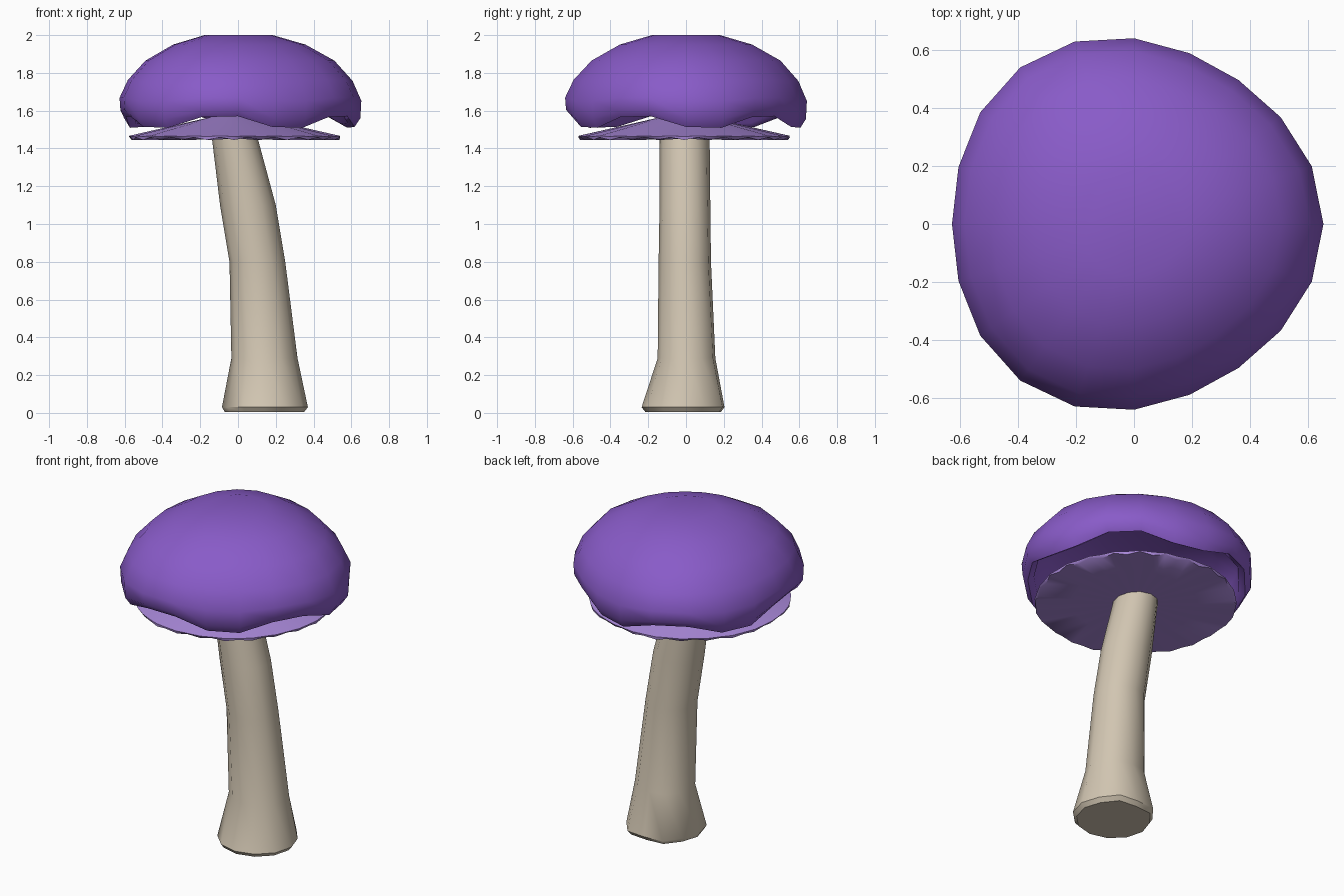
import bpy, bmesh
from math import cos, sin, pi, radians

cube = bpy.data.objects.get("Cube")
if cube:
    bpy.data.objects.remove(cube, do_unlink=True)


def material(name, rgb):
    mat = bpy.data.materials.new(name)
    mat.use_nodes = True
    colour = (*rgb, 1)
    mat.diffuse_color = colour
    bsdf = mat.node_tree.nodes["Principled BSDF"]
    bsdf.inputs["Base Color"].default_value = colour
    bsdf.inputs["Roughness"].default_value = 0.8
    return mat


def loft(name, rings, mat, sharp=40):
    """Skin a stack of equal rings (top to bottom) and close both ends."""
    bm = bmesh.new()
    loops = [[bm.verts.new(p) for p in ring] for ring in rings]
    n = len(loops[0])
    for a, b in zip(loops, loops[1:]):
        for i in range(n):
            j = (i + 1) % n
            bm.faces.new((a[i], b[i], b[j], a[j]))
    bm.faces.new(loops[0])
    bm.faces.new(loops[-1][::-1])
    bmesh.ops.recalc_face_normals(bm, faces=bm.faces)
    mesh = bpy.data.meshes.new(name)
    bm.to_mesh(mesh)
    bm.free()
    mesh.materials.append(mat)
    obj = bpy.data.objects.new(name, mesh)
    bpy.context.collection.objects.link(obj)
    bpy.ops.object.select_all(action="DESELECT")
    obj.select_set(True)
    bpy.context.view_layer.objects.active = obj
    bpy.ops.object.shade_smooth_by_angle(angle=radians(sharp))
    return obj


def angles(n):
    return [2 * pi * i / n for i in range(n)]


purple = material("cap purple", (0.25, 0.105, 0.58))
lilac = material("gill lilac", (0.40, 0.25, 0.70))
cream = material("stem cream", (0.65, 0.57, 0.45))

# Cap: domed shell with a five-lobed wavy rim; (radius, height, wave amount)
cap_profile = [
    (0.18, 2.0, 0), (0.35, 1.95, 0), (0.50, 1.865, 0), (0.595, 1.76, 0.1),
    (0.64, 1.66, 0.3), (0.635, 1.58, 0.8), (0.605, 1.54, 1),
    (0.57, 1.56, 1), (0.56, 1.66, 0.3), (0.42, 1.77, 0), (0.18, 1.83, 0),
]


def cap_ring(radius, height, wave):
    ring = []
    for a in angles(20):
        r = radius * (1 + 0.035 * cos(3 * a) - 0.015 * cos(a))
        z = height - 0.04 * wave * cos(5 * (a - radians(10)))
        ring.append((r * cos(a), r * sin(a), z))
    return ring


loft("cap", [cap_ring(*p) for p in cap_profile], purple, 60)

# Gills: shallow cone on top, pleated underneath
gill_profile = [(0.02, 1.59, 0), (0.15, 1.56, 0), (0.56, 1.465, 0.3),
                (0.555, 1.452, 1), (0.35, 1.452, 0.8), (0.12, 1.452, 0)]


def gill_ring(radius, height, pleat):
    ring = []
    for i, a in enumerate(angles(48)):
        side = 1 if i % 2 else -1
        r = radius * (1 + 0.008 * side * pleat + 0.012 * cos(7 * a) * pleat)
        ring.append((r * cos(a) - 0.02, r * sin(a) - 0.01,
                     height + 0.007 * side * pleat))
    return ring


loft("gills", [gill_ring(*p) for p in gill_profile], lilac, 60)

# Stem: leaning, flared foot with soft folds; (height, x min, x max, y min, y max, fold)
stem_profile = [
    (1.47, -0.14, 0.10, -0.14, 0.125, 0), (1.1, -0.095, 0.20, -0.14, 0.13, 0.01),
    (0.8, -0.045, 0.25, -0.145, 0.135, 0.02), (0.29, -0.035, 0.315, -0.15, 0.16, 0.03),
    (0.03, -0.085, 0.37, -0.235, 0.215, 0.05), (0.005, -0.07, 0.35, -0.215, 0.195, 0.05),
]


def stem_ring(z, x0, x1, y0, y1, fold):
    ring = []
    for a in angles(12):
        k = 1 + fold * cos(6 * a) * max(0, sin(a))
        ring.append(((x0 + x1) / 2 + (x1 - x0) / 2 * k * cos(a),
                     (y0 + y1) / 2 + (y1 - y0) / 2 * k * sin(a), z))
    return ring


loft("stem", [stem_ring(*p) for p in stem_profile], cream, 45)
